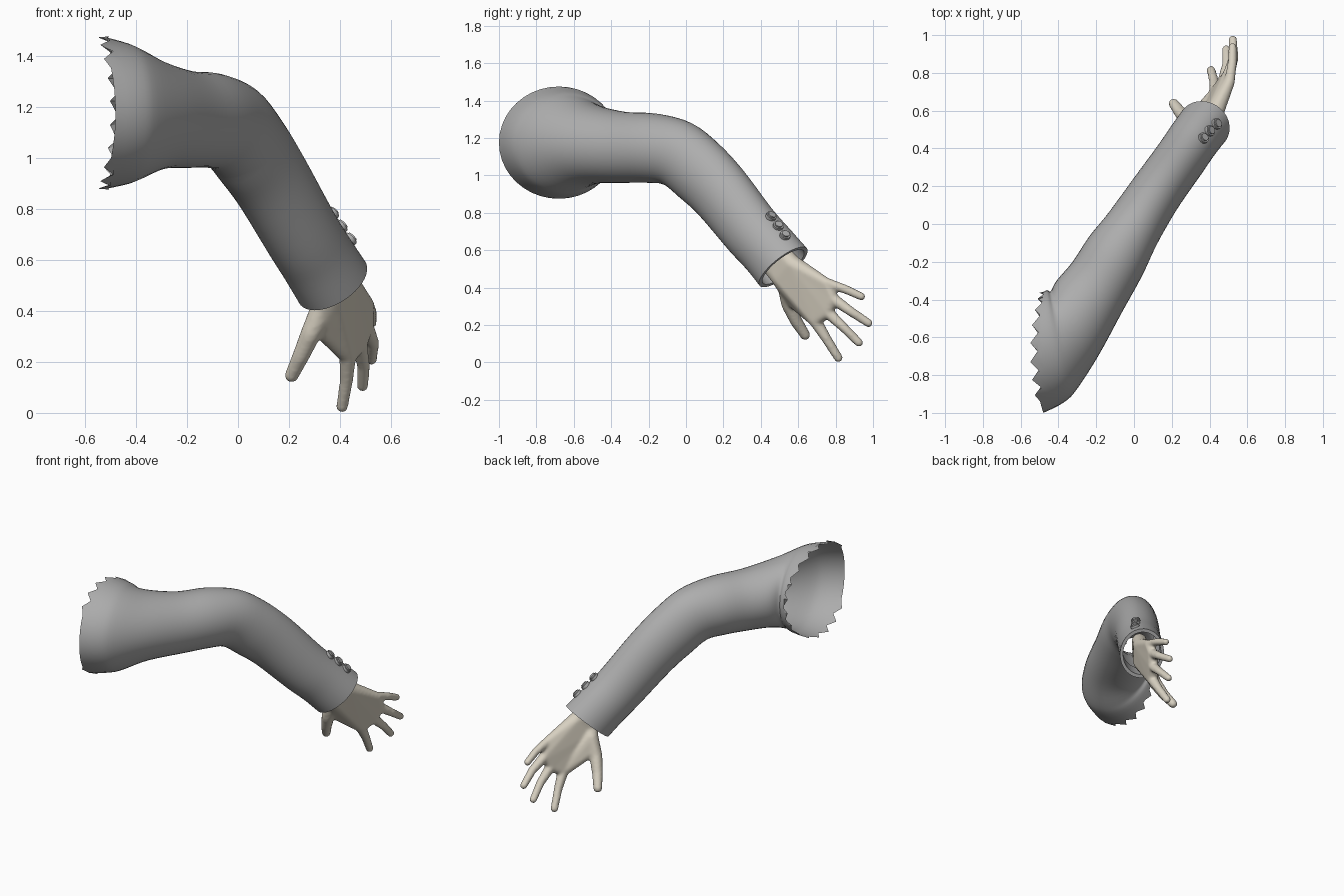
import bpy, bmesh, math
from mathutils import Vector, Matrix
from mathutils.bvhtree import BVHTree

if "Cube" in bpy.data.objects:
    bpy.data.objects.remove(bpy.data.objects["Cube"])


def material(name, color):
    m = bpy.data.materials.new(name)
    m.diffuse_color = (*color, 1)
    m.use_nodes = True
    m.node_tree.nodes["Principled BSDF"].inputs["Base Color"].default_value = m.diffuse_color
    return m


GREY = material("sleeve grey", (0.42, 0.42, 0.42))
CREAM = material("hand cream", (0.68, 0.63, 0.53))


def finish(bm, name, mat, angle=40):
    me = bpy.data.meshes.new(name)
    bm.to_mesh(me)
    me.materials.append(mat)
    me.shade_smooth()
    me.set_sharp_from_angle(angle=math.radians(angle))
    ob = bpy.data.objects.new(name, me)
    bpy.context.collection.objects.link(ob)
    return ob


# Sleeve sections: centre xyz, horizontal half axis xy, forward lean, half height, mouth curl
SECTIONS = [
    (-.53, -.68, 1.175, 0, .32, 0, .30, .05),
    (-.43, -.65, 1.172, -.04, .30, 0, .275, .01),
    (-.375, -.62, 1.17, -.065, .265, 0, .25, 0),
    (-.30, -.50, 1.165, -.11, .20, 0, .21, 0),
    (-.195, -.335, 1.15, -.13, .135, 0, .19, 0),
    (-.10, -.175, 1.145, -.14, .105, .02, .185, 0),
    (-.02, -.045, 1.115, -.13, .085, .07, .168, 0),
    (.05, .065, 1.03, -.122, .08, .10, .152, 0),
    (.13, .185, .91, -.117, .077, .118, .128, 0),
    (.245, .345, .71, -.115, .076, .115, .118, 0),
    (.31, .44, .605, -.115, .076, .118, .112, 0),
    (.37, .52, .51, -.117, .077, .127, .108, 0),
]
SIDES, STEPS = 40, 4


def catmull(p0, p1, p2, p3, t):
    return tuple(.5 * (2 * b + (c - a) * t + (2 * a - 5 * b + 4 * c - d) * t * t
                       + (3 * b - a - 3 * c + d) * t ** 3)
                 for a, b, c, d in zip(p0, p1, p2, p3))


def ring(sec, scale=1, shift=Vector()):
    cx, cy, cz, ax, ay, lean, bz, curl = sec
    pts = []
    for i in range(SIDES):
        c, s = (f(2 * math.pi * i / SIDES) * scale for f in (math.cos, math.sin))
        pts.append(Vector((cx + ax * c + lean * .55 * s + curl * c * c,
                           cy + ay * c + lean * .83 * s, cz + bz * s)) + shift)
    return pts


rows = []
last = len(SECTIONS) - 1
for i in range(last):
    quad = [SECTIONS[min(max(j, 0), last)] for j in range(i - 1, i + 3)]
    rows += [ring(catmull(*quad, k / STEPS)) for k in range(STEPS)]
rows.append(ring(SECTIONS[-1]))
# Torn edge at the shoulder, smooth along the front
for i, p in enumerate(rows[0]):
    if math.cos(2 * math.pi * i / SIDES) > -.75:
        p.x += -.02 if i % 2 else .025
# Cuff rim, then lining turned back inside
rows.append(ring(SECTIONS[-1], .86))
rows.append(ring(SECTIONS[-1], .84, Vector((-.06, -.085, .105))))

bm = bmesh.new()
grid = [[bm.verts.new(p) for p in r] for r in rows]
for r0, r1 in zip(grid, grid[1:]):
    for i in range(SIDES):
        j = (i + 1) % SIDES
        bm.faces.new((r0[i], r0[j], r1[j], r1[i]))
bmesh.ops.recalc_face_normals(bm, faces=bm.faces)
tree = BVHTree.FromBMesh(bm)
finish(bm, "sleeve", GREY)
bm.free()

# Three cuff buttons seated on the sleeve surface
axis = Vector((.39, .58, -.71))
for n in range(3):
    spot = Vector((.375, .46, .79)) + n * Vector((.037, .037, -.05))
    loc, nor, _, _ = tree.find_nearest(spot)
    if nor.dot(Vector((.4, .4, .7))) < 0:
        nor = -nor
    bm = bmesh.new()
    bmesh.ops.create_cone(bm, cap_ends=True, segments=20, radius1=.029, radius2=.029, depth=.028)
    rim = [e for e in bm.edges if all(v.co.z > 0 for v in e.verts)]
    bmesh.ops.bevel(bm, geom=rim, offset=.008, segments=2, affect='EDGES')
    rot = nor.to_track_quat('Z', 'Y').to_matrix().to_4x4()
    bmesh.ops.transform(bm, matrix=Matrix.Translation(loc + nor * .008) @ rot, verts=bm.verts)
    finish(bm, f"cuff_button_{n + 1}", GREY)
    bm.free()

# Hand: hulls around spheres (x, y, z, radius), fused into one skin
hand = bmesh.new()


def hull(*balls):
    part = bmesh.new()
    for x, y, z, r in balls:
        bmesh.ops.create_icosphere(part, subdivisions=2, radius=r,
                                   matrix=Matrix.Translation((x, y, z)))
    out = bmesh.ops.convex_hull(part, input=part.verts)
    inside = {g for g in out["geom_interior"] + out["geom_unused"]
              if isinstance(g, bmesh.types.BMVert)}
    bmesh.ops.delete(part, geom=list(inside), context='VERTS')
    bmesh.ops.recalc_face_normals(part, faces=part.faces)
    tmp = bpy.data.meshes.new("tmp")
    part.to_mesh(tmp)
    hand.from_mesh(tmp)
    bpy.data.meshes.remove(tmp)
    part.free()


def chain(*balls):
    for a, b in zip(balls, balls[1:]):
        hull(a, b)


wrist_top, wrist_low = (.415, .565, .525, .052), (.365, .505, .455, .052)
knuckles = [(.505, .75, .425, .029), (.50, .785, .34, .033),
            (.475, .755, .27, .033), (.43, .69, .225, .035)]
middles = [(.52, .85, .392, .025), (.528, .88, .273, .026),
           (.492, .845, .185, .026), (.425, .75, .128, .027)]
tips = [(.522, .938, .352, .022), (.523, .977, .21, .023),
        (.488, .925, .105, .023), (.408, .815, .024, .024)]
for k, m, t in zip(knuckles, middles, tips):
    chain(k, m, t)
for a, b in zip(knuckles, knuckles[1:]):
    hull(wrist_top, wrist_low, a, b)
# Forearm stub inside the cuff
hull(wrist_top, wrist_low, (.35, .47, .63, .05), (.30, .42, .56, .05))
# Thumb and its web
thumb = [(.335, .535, .415, .05), (.285, .55, .31, .041),
         (.245, .59, .22, .034), (.21, .637, .146, .028)]
chain(wrist_low, *thumb)
hull(wrist_low, thumb[0], (.315, .56, .335, .034), knuckles[3])

raw = finish(hand, "hand_base", CREAM)
hand.free()
remesh = raw.modifiers.new("fuse", 'REMESH')
remesh.mode = 'VOXEL'
remesh.voxel_size = .009
soft = raw.modifiers.new("soften", 'SMOOTH')
soft.factor, soft.iterations = .5, 5
bpy.context.view_layer.update()
skin = bpy.data.meshes.new_from_object(raw.evaluated_get(bpy.context.evaluated_depsgraph_get()))
bpy.data.objects.remove(raw)
skin.materials.clear()
skin.materials.append(CREAM)
skin.shade_smooth()
bpy.context.collection.objects.link(bpy.data.objects.new("hand", skin))
